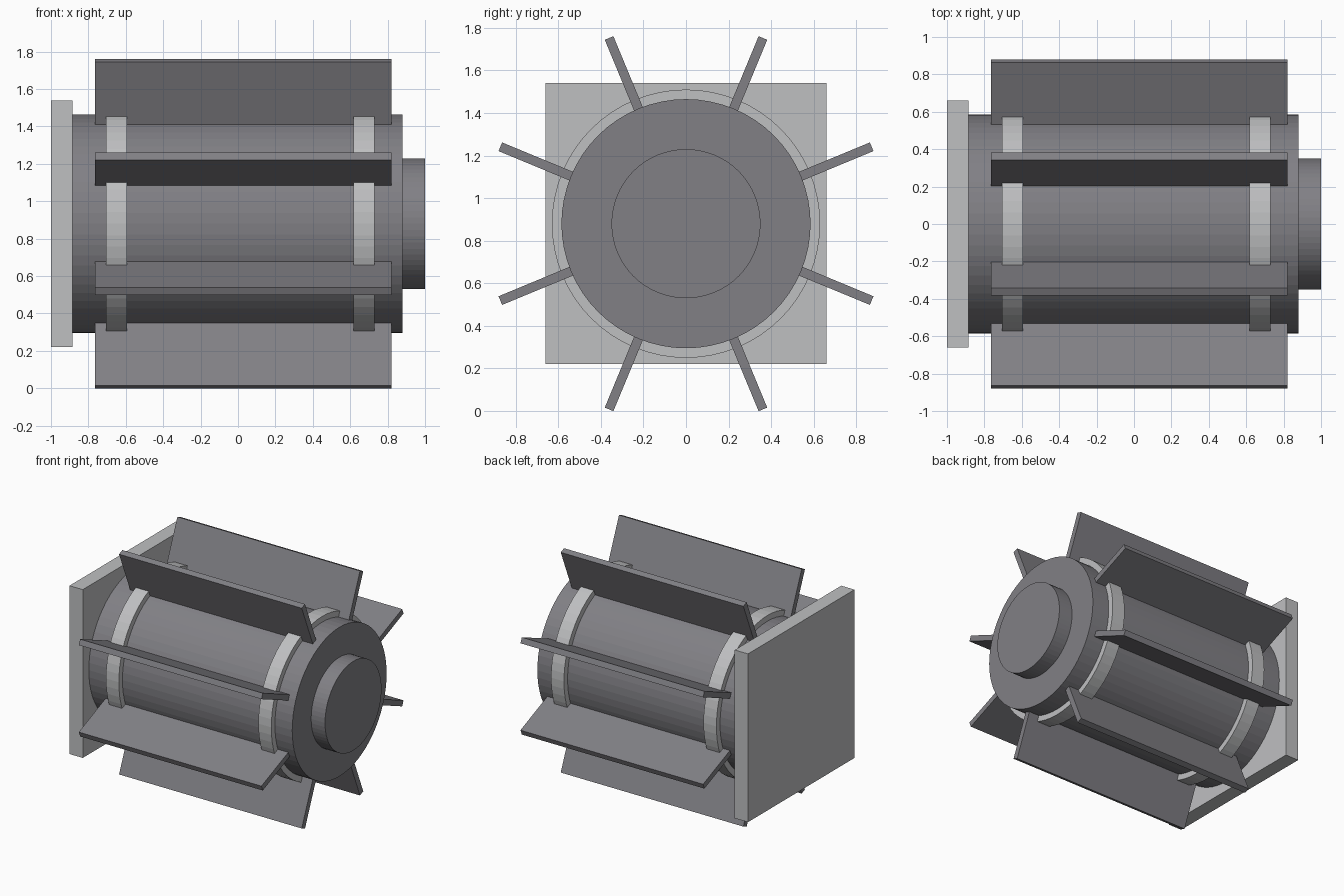
import bpy
import math
from mathutils import Matrix

if "Cube" in bpy.data.objects:
    bpy.data.objects.remove(bpy.data.objects["Cube"], do_unlink=True)

AXIS_Z = 0.88


def make_material(name, colour):
    mat = bpy.data.materials.new(name)
    mat.use_nodes = True
    mat.diffuse_color = colour
    mat.node_tree.nodes["Principled BSDF"].inputs["Base Color"].default_value = colour
    return mat


dark = make_material("dark grey metal", (0.22, 0.216, 0.235, 1))
light = make_material("light grey metal", (0.52, 0.525, 0.535, 1))


def finish(name, mat):
    obj = bpy.context.object
    obj.name = name
    obj.data.materials.append(mat)
    return obj


def drum(name, x0, x1, radius, mat):
    """Cylinder lying along x."""
    bpy.ops.mesh.primitive_cylinder_add(
        vertices=64, radius=radius, depth=x1 - x0,
        location=((x0 + x1) / 2, 0, AXIS_Z), rotation=(0, math.pi / 2, 0))
    return finish(name, mat)


def box(name, size, transform, mat):
    bpy.ops.mesh.primitive_cube_add(size=1)
    obj = finish(name, mat)
    obj.data.transform(transform @ Matrix.Diagonal((*size, 1)))
    obj.location.z = AXIS_Z
    return obj


# Main barrel and the smaller end boss
drum("barrel", -0.885, 0.88, 0.585, dark)
drum("end_boss", 0.87, 1.0, 0.35, dark)

# Raised bands around the barrel
drum("inner_band", -0.705, -0.593, 0.63, light)
drum("outer_band", 0.618, 0.73, 0.63, light)

# Square mounting plate
box("mounting_plate", (0.115, 1.32, 1.32), Matrix.Translation((-0.9425, 0, 0)), light)

# Eight radial fins, offset half a step from the axes
for i in range(8):
    turn = Matrix.Rotation(math.tau * (i + 0.5) / 8, 4, "X")
    box(f"fin_{i + 1}", (1.585, 0.044, 0.394),
        turn @ Matrix.Translation((0.0275, 0, 0.747)), dark)
